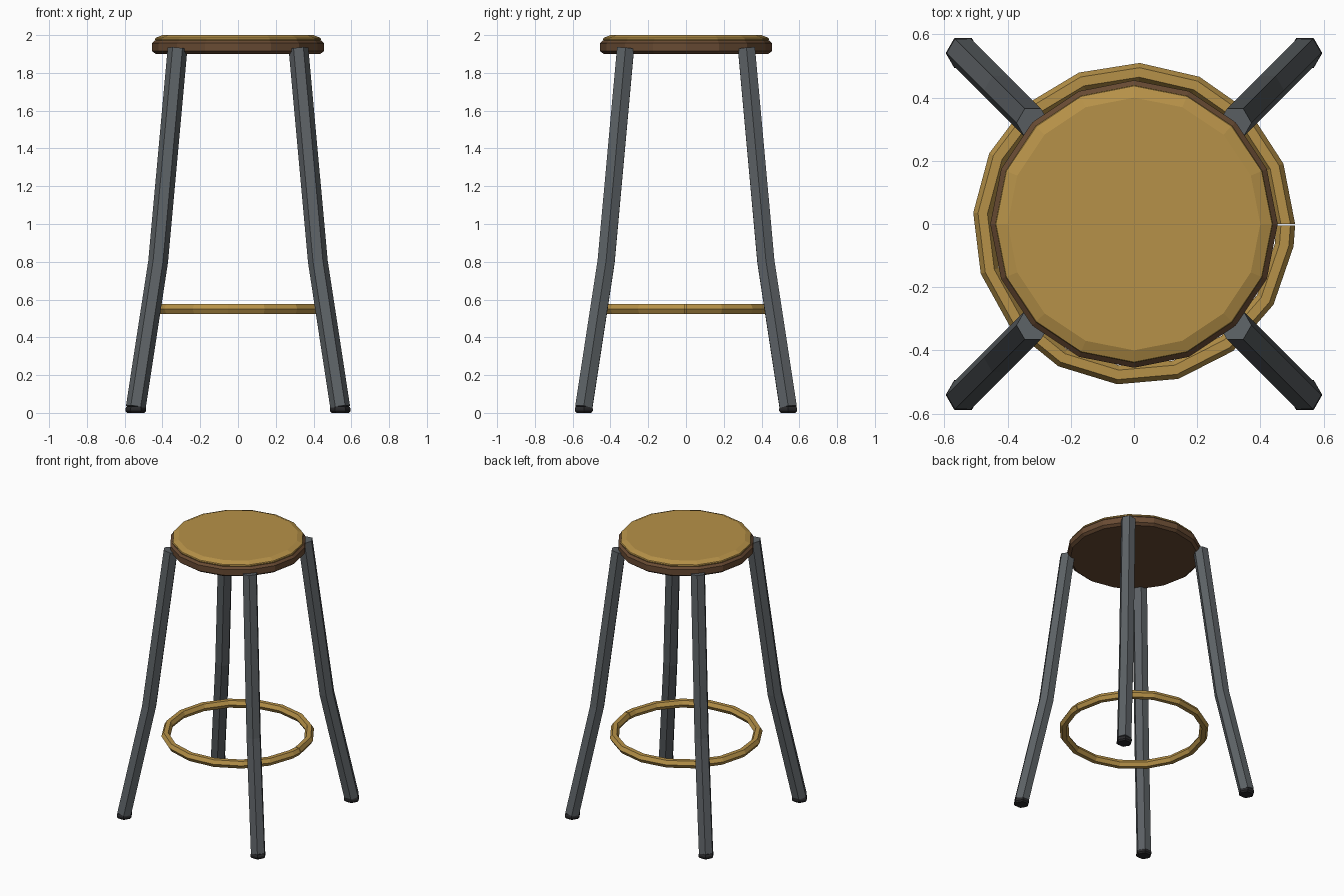
import bpy, bmesh, math
from mathutils import Vector

if "Cube" in bpy.data.objects:
    bpy.data.objects.remove(bpy.data.objects["Cube"])


def material(name, rgb):
    m = bpy.data.materials.new(name)
    m.diffuse_color = (*rgb, 1)
    m.use_nodes = True
    m.node_tree.nodes["Principled BSDF"].inputs["Base Color"].default_value = m.diffuse_color
    return m


TAN = material("tan wood", (0.47, 0.285, 0.065))
BROWN = material("dark brown wood", (0.14, 0.07, 0.033))
GREY = material("grey metal", (0.107, 0.12, 0.13))
BLACK = material("black rubber", (0.022, 0.022, 0.024))


def loft(name, rings, mat):
    """Skin a list of equal-length point loops and cap both ends."""
    bm = bmesh.new()
    loops = [[bm.verts.new(p) for p in r] for r in rings]
    n = len(loops[0])
    for a, b in zip(loops, loops[1:]):
        for i in range(n):
            j = (i + 1) % n
            bm.faces.new((a[i], a[j], b[j], b[i]))
    bm.faces.new(loops[0][::-1])
    bm.faces.new(loops[-1])
    bmesh.ops.recalc_face_normals(bm, faces=bm.faces)
    me = bpy.data.meshes.new(name)
    bm.to_mesh(me)
    bm.free()
    me.materials.append(mat)
    ob = bpy.data.objects.new(name, me)
    bpy.context.collection.objects.link(ob)
    return ob


def ngon(r, n, center, slope=(0, 0)):
    """Regular polygon around center, tilted by slope."""
    c = Vector(center)
    pts = []
    for i in range(n):
        a = 2 * math.pi * i / n
        x, y = r * math.cos(a), r * math.sin(a)
        pts.append(c + Vector((x, y, slope[0] * x + slope[1] * y)))
    return pts


def turned(name, profile, n, mat, x=0, y=0):
    return loft(name, [ngon(r, n, (x, y, z)) for r, z in profile], mat)


# Seat: dark base with a bevelled tan top
turned("seat_base", [(0.435, 1.90), (0.455, 1.915), (0.455, 1.957), (0.44, 1.972)], 16, BROWN)
turned("seat_top", [(0.435, 1.965), (0.44, 1.978), (0.437, 1.985), (0.40, 2.0)], 16, TAN)

# Legs: hexagonal tubes with a bend, plus rubber feet
for sy, row in ((-1, "front"), (1, "back")):
    for sx, side in ((-1, "left"), (1, "right")):
        path = [(0.541, 0.03, 0.15), (0.423, 0.80, 0.12), (0.32, 1.93, 0.09)]
        loft(f"{row}_{side}_leg",
             [ngon(0.052, 6, (sx * d, sy * d, z), (sx * s, sy * s)) for d, z, s in path], GREY)
        turned(f"{row}_{side}_foot", [(0.045, 0), (0.055, 0.01), (0.055, 0.024), (0.048, 0.035)],
               6, BLACK, sx * 0.541, sy * 0.541)

# Foot ring: hexagonal section swept in 22 degree steps, with a hairline gap
rings = []
for deg in [22 * k for k in range(17)] + [359.4]:
    a = math.radians(deg)
    loop = []
    for k in range(6):
        b = math.pi * k / 3
        r = 0.48 + 0.03 * math.cos(b)
        loop.append((r * math.cos(a), r * math.sin(a), 0.55 + 0.03 * math.sin(b)))
    rings.append(loop)
loft("foot_ring", rings, TAN)
